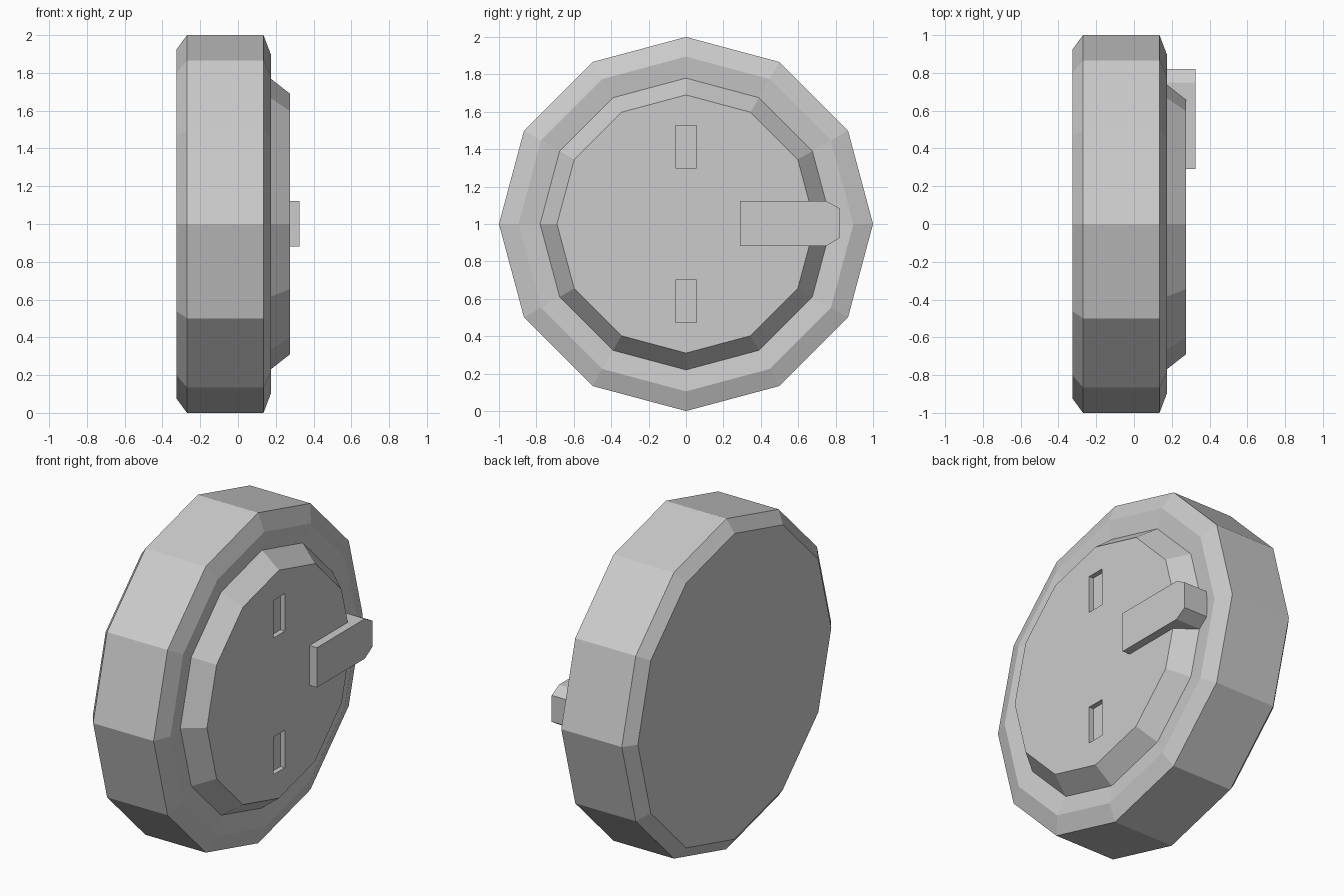
import bpy, bmesh
from math import cos, sin, pi

if "Cube" in bpy.data.objects:
    bpy.data.objects.remove(bpy.data.objects["Cube"])

SIDES = 12


def make_object(name, bm):
    bmesh.ops.recalc_face_normals(bm, faces=bm.faces[:])
    mesh = bpy.data.meshes.new(name)
    bm.to_mesh(mesh)
    bm.free()
    obj = bpy.data.objects.new(name, mesh)
    bpy.context.collection.objects.link(obj)
    return obj


def lathe_x(name, profile):
    """Turn (x, radius) points into a capped faceted solid about the x axis at z = 1."""
    bm = bmesh.new()
    rings = [[bm.verts.new((x, r * cos(2 * pi * i / SIDES), 1 + r * sin(2 * pi * i / SIDES)))
              for i in range(SIDES)] for x, r in profile]
    for a, b in zip(rings, rings[1:]):
        for i in range(SIDES):
            j = (i + 1) % SIDES
            bm.faces.new((a[i], a[j], b[j], b[i]))
    bm.faces.new(rings[0])
    bm.faces.new(rings[-1])
    return make_object(name, bm)


def prism_x(name, outline, x0, x1):
    """Extrude a (y, z) outline along x."""
    bm = bmesh.new()
    face = bm.faces.new([bm.verts.new((x0, y, z)) for y, z in outline])
    new = bmesh.ops.extrude_face_region(bm, geom=[face])["geom"]
    bmesh.ops.translate(bm, vec=(x1 - x0, 0, 0),
                        verts=[v for v in new if isinstance(v, bmesh.types.BMVert)])
    return make_object(name, bm)


# Round body: bevelled rim, shallow sloping groove, raised front plate
body = lathe_x("round_body", [(-0.325, 0.925), (-0.27, 1.0), (0.135, 1.0), (0.175, 0.895),
                              (0.16, 0.78), (0.275, 0.69)])

# Two shallow slots cut in the front plate
for side in (-1, 1):
    z0, z1 = 1 + side * 0.30, 1 + side * 0.527
    cutter = prism_x("slot_cutter", [(-0.055, z0), (0.055, z0), (0.055, z1), (-0.055, z1)],
                     0.245, 0.4)
    cutter.hide_render = True
    mod = body.modifiers.new("slot", 'BOOLEAN')
    mod.operation = 'DIFFERENCE'
    mod.solver = 'EXACT'
    mod.object = cutter
    bpy.context.view_layer.objects.active = body
    bpy.ops.object.modifier_apply(modifier=mod.name)
    bpy.data.objects.remove(cutter)

# Latch tab reaching past the plate edge, with clipped outer corners
prism_x("latch_tab", [(0.29, 0.882), (0.75, 0.882), (0.82, 0.925),
                      (0.82, 1.085), (0.75, 1.123), (0.29, 1.123)], 0.15, 0.325)
